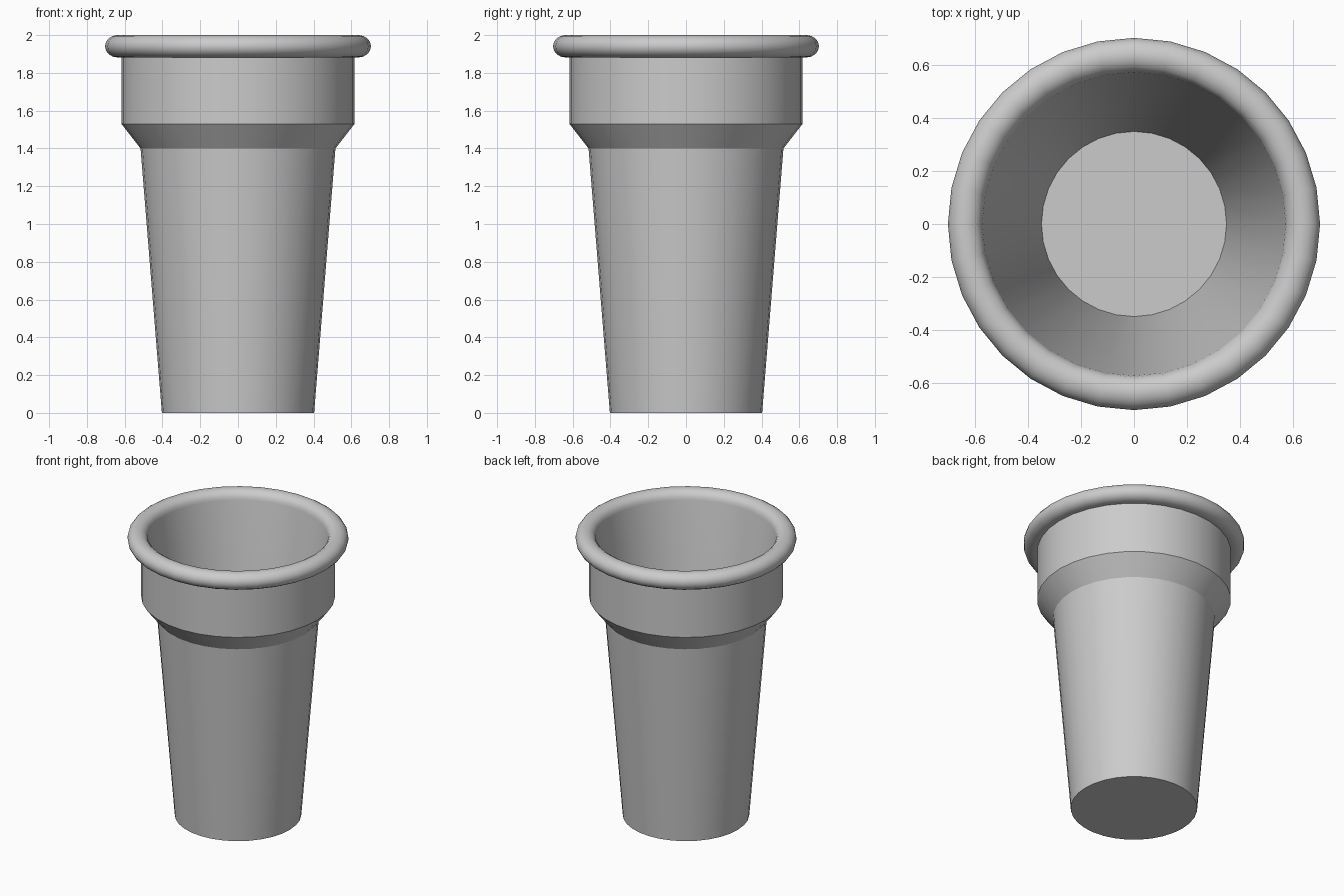
import bpy, bmesh, math

cube = bpy.data.objects.get("Cube")
if cube:
    bpy.data.objects.remove(cube, do_unlink=True)

SEGMENTS = 32

# Plain grey material
grey = bpy.data.materials.new("light_grey")
grey.use_nodes = True
colour = (0.6, 0.6, 0.6, 1)
grey.diffuse_color = colour
grey.node_tree.nodes["Principled BSDF"].inputs["Base Color"].default_value = colour


def lathe(name, profile):
    """Spin an (r, z) profile around the z axis."""
    bm = bmesh.new()
    verts = [bm.verts.new((r, 0, z)) for r, z in profile]
    edges = [bm.edges.new(pair) for pair in zip(verts, verts[1:])]
    bmesh.ops.spin(bm, geom=verts + edges, cent=(0, 0, 0), axis=(0, 0, 1),
                   angle=math.tau, steps=SEGMENTS)
    bmesh.ops.remove_doubles(bm, verts=bm.verts, dist=1e-4)
    bmesh.ops.recalc_face_normals(bm, faces=bm.faces)
    mesh = bpy.data.meshes.new(name)
    bm.to_mesh(mesh)
    bm.free()
    obj = bpy.data.objects.new(name, mesh)
    bpy.context.collection.objects.link(obj)
    mesh.materials.append(grey)
    bpy.ops.object.select_all(action="DESELECT")
    obj.select_set(True)
    bpy.context.view_layer.objects.active = obj
    bpy.ops.object.shade_smooth_by_angle(angle=math.radians(32))
    return obj


# Outer wall: tapered body, flared shoulder and straight collar
outer = [(0, 0), (0.403, 0), (0.516, 1.4), (0.617, 1.53), (0.617, 1.884)]

# Rolled rim, from underneath, round the outside and over into the mouth
rim = []
for i in range(13):
    a = math.radians(-90 + i * 270 / 12)
    rim.append((0.639 + 0.065 * math.cos(a), 1.941 + 0.059 * math.sin(a)))

# Inner wall: straight taper down to a flat floor
inner = [(0.35, 0.05), (0, 0.05)]

lathe("cup", outer + rim + inner)
